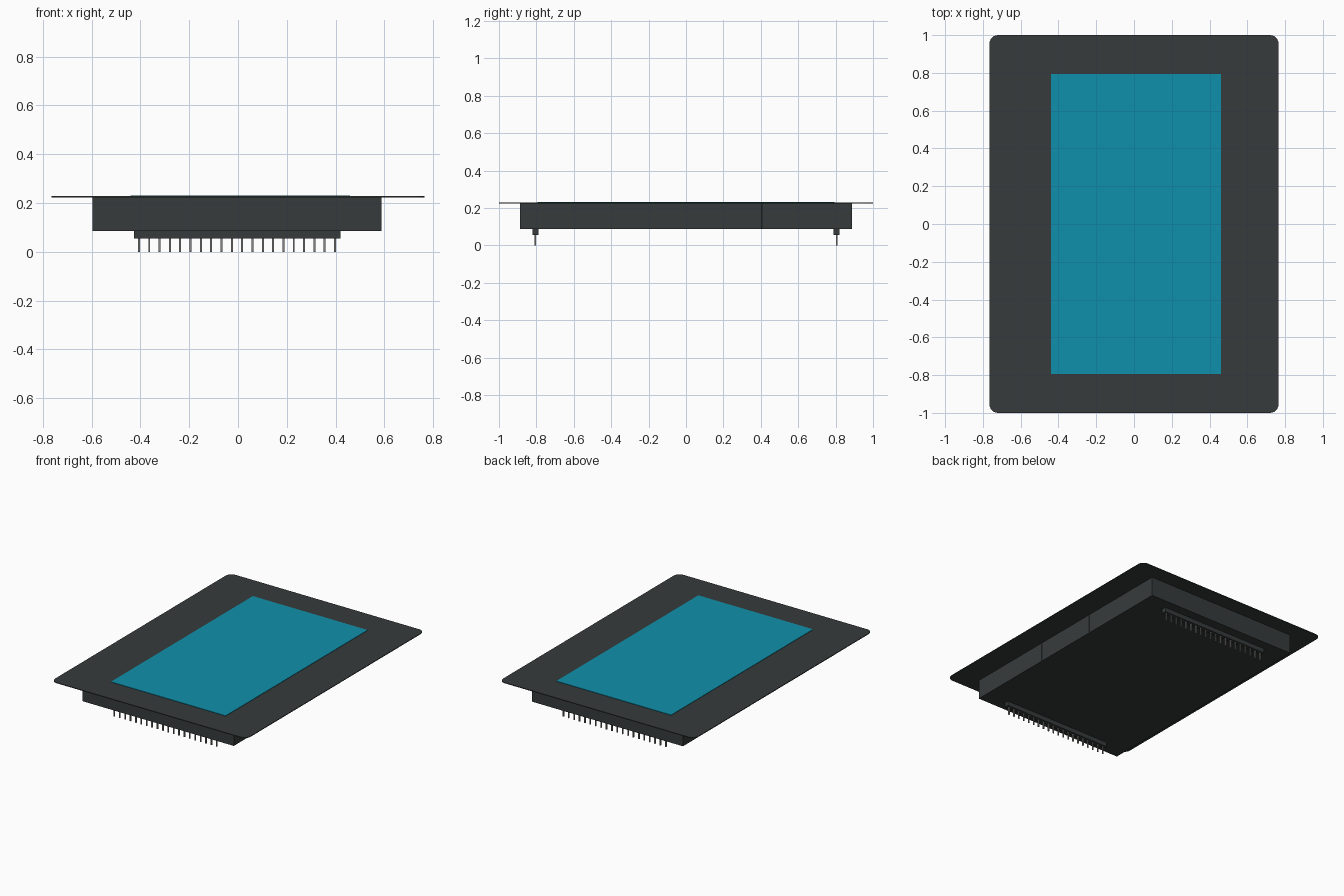
import bpy, bmesh, math

cube = bpy.data.objects.get("Cube")
if cube:
    bpy.data.objects.remove(cube, do_unlink=True)


def material(name, rgb):
    m = bpy.data.materials.new(name)
    m.use_nodes = True
    m.diffuse_color = (*rgb, 1)
    m.node_tree.nodes["Principled BSDF"].inputs["Base Color"].default_value = (*rgb, 1)
    return m


charcoal = material("charcoal plastic", (0.037, 0.044, 0.044))
blue = material("teal screen", (0.005, 0.28, 0.41))
metal = material("grey metal", (0.25, 0.24, 0.23))


def prism(name, outline, z0, z1, mat):
    """Extrude a flat outline from z0 up to z1."""
    bm = bmesh.new()
    face = bm.faces.new([bm.verts.new((x, y, z0)) for x, y in outline])
    out = bmesh.ops.extrude_face_region(bm, geom=[face])
    top = [v for v in out["geom"] if isinstance(v, bmesh.types.BMVert)]
    bmesh.ops.translate(bm, verts=top, vec=(0, 0, z1 - z0))
    bmesh.ops.recalc_face_normals(bm, faces=bm.faces)
    mesh = bpy.data.meshes.new(name)
    bm.to_mesh(mesh)
    bm.free()
    mesh.materials.append(mat)
    obj = bpy.data.objects.new(name, mesh)
    bpy.context.collection.objects.link(obj)
    return obj


def rect(x0, x1, y0, y1):
    return [(x0, y0), (x1, y0), (x1, y1), (x0, y1)]


def rounded(hx, hy, r, steps=6):
    points = []
    for i, (sx, sy) in enumerate([(1, 1), (-1, 1), (-1, -1), (1, -1)]):
        for k in range(steps + 1):
            a = math.pi / 2 * (i + k / steps)
            points.append((sx * (hx - r) + r * math.cos(a), sy * (hy - r) + r * math.sin(a)))
    return points


# Thin face plate with rounded corners
prism("face_plate", rounded(0.765, 1.0, 0.045), 0.223, 0.228, charcoal)

# Housing with fine vertical seams along one long side
left, right, end = -0.597, 0.588, 0.887
outline = [(left, end), (left, -end), (right, -end)]
for y in (-0.73, -0.564, -0.243, -0.083, 0.083, 0.243, 0.404, 0.564, 0.73):
    outline += [(right, y - 0.001), (right - 0.003, y), (right, y + 0.001)]
outline.append((right, end))
prism("housing", outline, 0.086, 0.224, charcoal)

# Screen, standing just proud of the plate
prism("screen", rect(-0.44, 0.46, -0.795, 0.795), 0.224, 0.231, blue)

# Pin headers under both ends
PINS, FIRST, PITCH, HALF = 20, -0.406, 0.0423, 0.004
for side, y in (("front", -0.805), ("back", 0.805)):
    prism(side + "_pin_header", rect(-0.427, 0.42, y - 0.016, y + 0.016), 0.054, 0.088, charcoal)
    for i in range(PINS):
        x = FIRST + i * PITCH
        prism(f"{side}_pin_{i + 1}", rect(x - HALF, x + HALF, y - HALF, y + HALF), 0, 0.056, metal)
